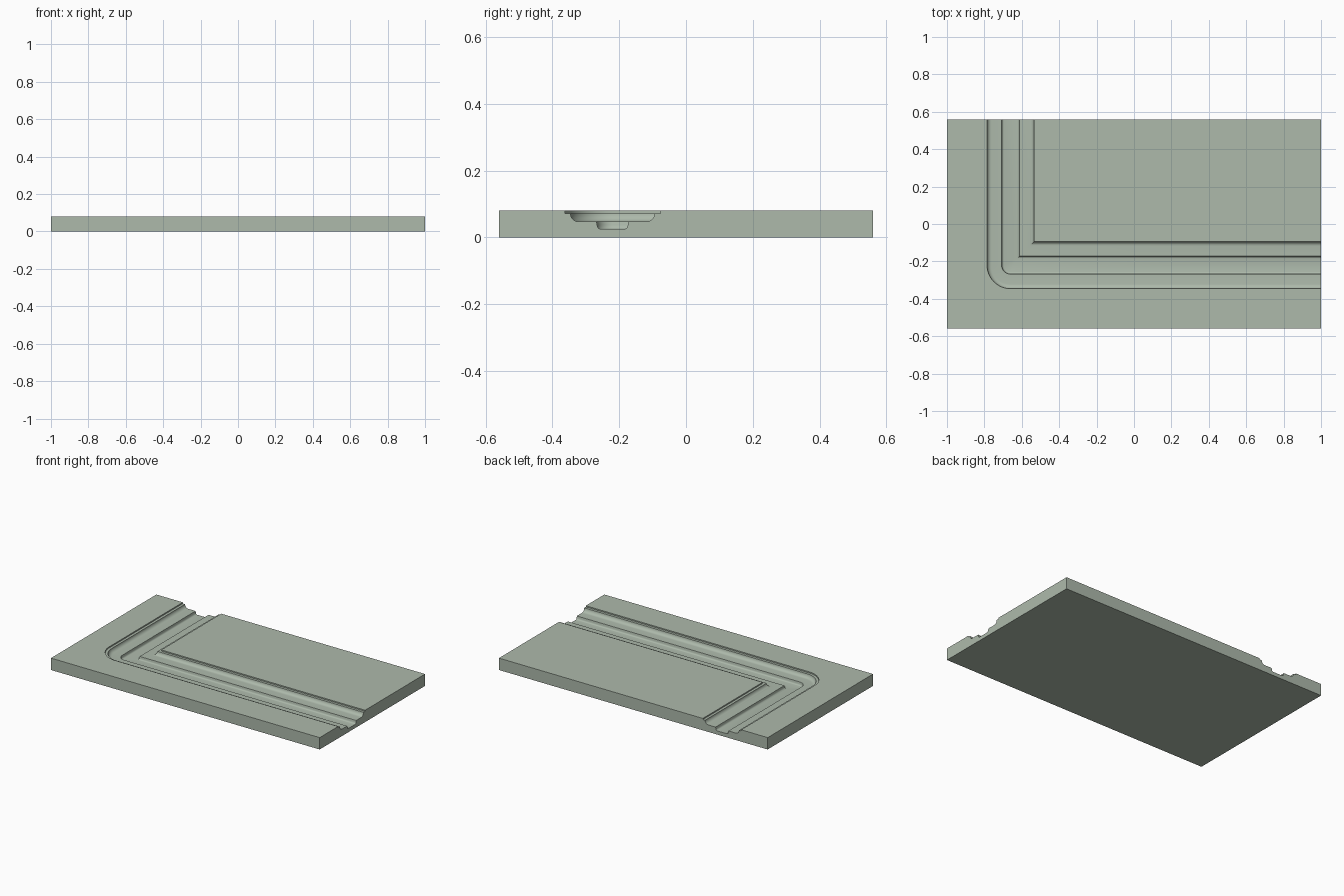
import bpy, bmesh
from math import sin, cos, pi, radians

if "Cube" in bpy.data.objects:
    bpy.data.objects.remove(bpy.data.objects["Cube"])

HX, HY, TOP = 1.0, 0.56, 0.08      # slab half sizes and thickness
CX, CY = -0.66, -0.22              # corner of the groove centre line
ARC = 20                           # segments round the outer corner

# Half groove profile: (offset from centre line, height), outside to middle
half = [(0.143, TOP), (0.143, 0.072)]
half += [(0.102 + 0.024 * cos(a), 0.072 - 0.025 * sin(a))
         for a in [i * pi / 12 for i in range(7)]]
half += [(0.048, 0.047)]
half += [(0.036 + 0.010 * cos(a), 0.038 - 0.013 * sin(a))
         for a in [i * pi / 8 for i in range(5)]]
profile = half + [(-o, z) for o, z in reversed(half)]

bm = bmesh.new()


def face(verts):
    """Face from a loop of verts, skipping repeats at the mitred corner."""
    loop = list(dict.fromkeys(verts))
    if len(loop) > 2:
        bm.faces.new(loop)


def rail(o, z):
    """Groove line: rounded on the outer side, mitred on the inner side."""
    if o > 0:
        turn = [pi + i * pi / 2 / ARC for i in range(ARC + 1)]
        mid = [bm.verts.new((CX + o * cos(a), CY + o * sin(a), z)) for a in turn]
    else:
        mid = [bm.verts.new((CX - o, CY - o, z))] * (ARC + 1)
    return [bm.verts.new((CX - o, HY, z))] + mid + [bm.verts.new((HX, CY - o, z))]


# Moulded groove
rails = [rail(o, z) for o, z in profile]
for a, b in zip(rails, rails[1:]):
    for i in range(len(a) - 1):
        face([a[i], a[i + 1], b[i + 1], b[i]])

# Slab corners: front left, front right, back right, back left
xy = [(-HX, -HY), (HX, -HY), (HX, HY), (-HX, HY)]
low = [bm.verts.new((x, y, 0)) for x, y in xy]
up = [bm.verts.new((x, y, TOP)) for x, y in xy]

# Border, raised panel and underside
face(rails[0] + [up[1], up[0], up[3]])
face(rails[-1] + [up[2]])
face(low[::-1])

# Plain edges, then the two edges showing the groove profile
face([low[0], low[1], up[1], up[0]])
face([low[3], low[0], up[0], up[3]])
face([low[1], low[2], up[2]] + [r[-1] for r in reversed(rails)] + [up[1]])
face([low[2], low[3], up[3]] + [r[0] for r in rails] + [up[2]])

bmesh.ops.recalc_face_normals(bm, faces=bm.faces[:])
mesh = bpy.data.meshes.new("door_panel_corner")
bm.to_mesh(mesh)
bm.free()
panel = bpy.data.objects.new("door_panel_corner", mesh)
bpy.context.collection.objects.link(panel)

# Painted grey-green wood
paint = bpy.data.materials.new("sage_paint")
paint.diffuse_color = (0.42, 0.49, 0.41, 1)
paint.use_nodes = True
paint.node_tree.nodes["Principled BSDF"].inputs["Base Color"].default_value = paint.diffuse_color
mesh.materials.append(paint)

bpy.context.view_layer.objects.active = panel
panel.select_set(True)
bpy.ops.object.shade_smooth_by_angle(angle=radians(30))
